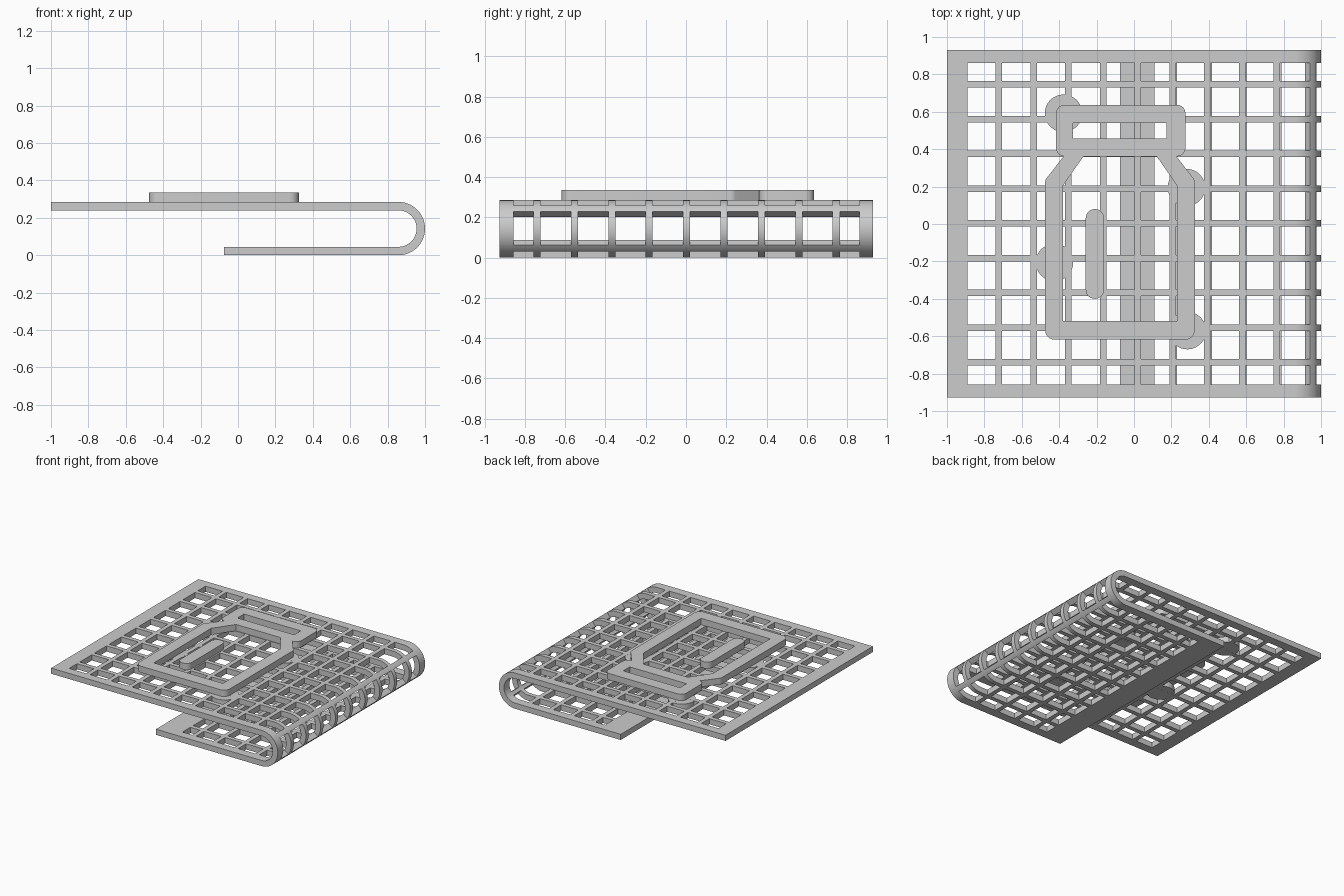
import bpy, bmesh, math
from mathutils import Vector

cube = bpy.data.objects.get("Cube")
if cube:
    bpy.data.objects.remove(cube, do_unlink=True)

grey = bpy.data.materials.new("plain grey")
grey.use_nodes = True
colour = (0.604, 0.604, 0.604, 1)
grey.diffuse_color = colour
grey.node_tree.nodes["Principled BSDF"].inputs["Base Color"].default_value = colour

THICK, MID_R, BEND_X = 0.045, 0.12, 0.8575   # sheet thickness, bend radius, bend centre
TOP = 2 * MID_R + THICK                      # upper face of the sheet
MID_Z = TOP / 2
ARC = math.pi * MID_R
S_END = BEND_X + ARC + BEND_X + 0.075
BAR = 0.0175                                 # half width of a lattice bar
PITCH = 0.1858


def activate(obj):
    bpy.ops.object.select_all(action='DESELECT')
    obj.select_set(True)
    bpy.context.view_layer.objects.active = obj


def finish(obj):
    obj.data.materials.clear()
    obj.data.materials.append(grey)
    activate(obj)
    bpy.ops.object.shade_smooth_by_angle(angle=math.radians(30))


def bend(s, y):
    """Map a flat strip position to the middle of the folded sheet."""
    if s <= BEND_X:
        return (s, y, MID_Z + MID_R)
    if s >= BEND_X + ARC:
        return (2 * BEND_X + ARC - s, y, MID_Z - MID_R)
    a = (s - BEND_X) / MID_R
    return (BEND_X + MID_R * math.sin(a), y, MID_Z + MID_R * math.cos(a))


# Folded lattice: a flat grid with openings left out, wrapped round the bend
s_lo, s_hi = -0.89, S_END - 0.185
y_lo, y_hi = -0.857, 0.861
s_bars = [-0.7225 + PITCH * k for k in range(15)]
y_bars = [0.003 + PITCH * k for k in range(-4, 5)]
s_cuts = {-1.0, s_lo, s_hi, S_END}
s_cuts |= {b + d for b in s_bars for d in (-BAR, BAR) if b + d < s_hi}
s_cuts |= {BEND_X + ARC * i / 32 for i in range(33)}
s_cuts = sorted(s_cuts)
y_cuts = sorted({-0.927, y_lo, y_hi, 0.93} | {b + d for b in y_bars for d in (-BAR, BAR)})


def is_open(s, y):
    return (s_lo < s < s_hi and y_lo < y < y_hi
            and all(abs(s - b) > BAR for b in s_bars)
            and all(abs(y - b) > BAR for b in y_bars))


bm = bmesh.new()
grid = [[bm.verts.new(bend(s, y)) for y in y_cuts] for s in s_cuts]
for i in range(len(s_cuts) - 1):
    for j in range(len(y_cuts) - 1):
        if not is_open((s_cuts[i] + s_cuts[i + 1]) / 2, (y_cuts[j] + y_cuts[j + 1]) / 2):
            bm.faces.new((grid[i][j], grid[i + 1][j], grid[i + 1][j + 1], grid[i][j + 1]))
bmesh.ops.delete(bm, geom=[v for v in bm.verts if not v.link_faces], context='VERTS')
mesh = bpy.data.meshes.new("folded_lattice")
bm.to_mesh(mesh)
bm.free()
lattice = bpy.data.objects.new("folded_lattice", mesh)
bpy.context.collection.objects.link(lattice)
solid = lattice.modifiers.new("thickness", 'SOLIDIFY')
solid.thickness = THICK
solid.offset = 0
activate(lattice)
bpy.ops.object.modifier_apply(modifier="thickness")
finish(lattice)


def rounded(points, steps=6):
    """Outline with rounded corners from (x, y, radius) points."""
    out = []
    for i, (x, y, r) in enumerate(points):
        p = Vector((x, y))
        if not r:
            out.append(p)
            continue
        a = (Vector(points[i - 1][:2]) - p).normalized()
        b = (Vector(points[(i + 1) % len(points)][:2]) - p).normalized()
        half = a.angle(b) / 2
        centre = p + (a + b).normalized() * (r / math.sin(half))
        start = (p + a * (r / math.tan(half)) - centre).normalized()
        end = (p + b * (r / math.tan(half)) - centre).normalized()
        for k in range(steps + 1):
            out.append(centre + start.slerp(end, k / steps) * r)
    return out


def plate(name, z0, z1, *outlines):
    """Extruded flat shape; further outlines become openings."""
    curve = bpy.data.curves.new(name, 'CURVE')
    curve.dimensions = '2D'
    curve.fill_mode = 'BOTH'
    curve.extrude = (z1 - z0) / 2
    for outline in outlines:
        spline = curve.splines.new('POLY')
        pts = rounded(outline)
        spline.points.add(len(pts) - 1)
        for sp, p in zip(spline.points, pts):
            sp.co = (p.x, p.y, 0, 1)
        spline.use_cyclic_u = True
    obj = bpy.data.objects.new(name, curve)
    obj.location.z = (z0 + z1) / 2
    bpy.context.collection.objects.link(obj)
    activate(obj)
    bpy.ops.object.convert(target='MESH')
    obj = bpy.context.object
    bm = bmesh.new()
    bm.from_mesh(obj.data)
    bmesh.ops.remove_doubles(bm, verts=bm.verts, dist=0.0005)
    bmesh.ops.recalc_face_normals(bm, faces=bm.faces)
    bm.to_mesh(obj.data)
    bm.free()
    finish(obj)


def box(x0, x1, y0, y1, r=0):
    return [(x0, y0, r), (x1, y0, r), (x1, y1, r), (x0, y1, r)]


# Raised bottle outline: cap, body and the bar inside
RAISED = 0.336
plate("bottle_cap", TOP, RAISED,
      box(-0.417, 0.275, 0.362, 0.637, 0.045), box(-0.325, 0.175, 0.458, 0.54))
plate("bottle_body", TOP, RAISED,
      [(-0.475, -0.618, 0.05), (0.325, -0.618, 0.05), (0.325, 0.235, 0.04),
       (0.197, 0.4, 0), (-0.347, 0.4, 0), (-0.475, 0.235, 0.04)],
      [(-0.38, -0.518, 0), (0.23, -0.518, 0), (0.23, 0.205, 0),
       (0.12, 0.364, 0), (-0.268, 0.364, 0), (-0.38, 0.205, 0)])
plate("bottle_highlight", TOP, RAISED, box(-0.258, -0.16, -0.4, 0.08, 0.0485))

# Round pads filling the lattice under the bottle
for i, (x, y) in enumerate([(-0.377, 0.592), (0.28, 0.195), (-0.425, -0.205), (0.285, -0.57)]):
    bpy.ops.mesh.primitive_cylinder_add(vertices=48, radius=0.1, depth=THICK - 0.001,
                                        location=(x, y, TOP - THICK / 2))
    pad = bpy.context.object
    pad.name = f"round_pad_{i + 1}"
    finish(pad)
